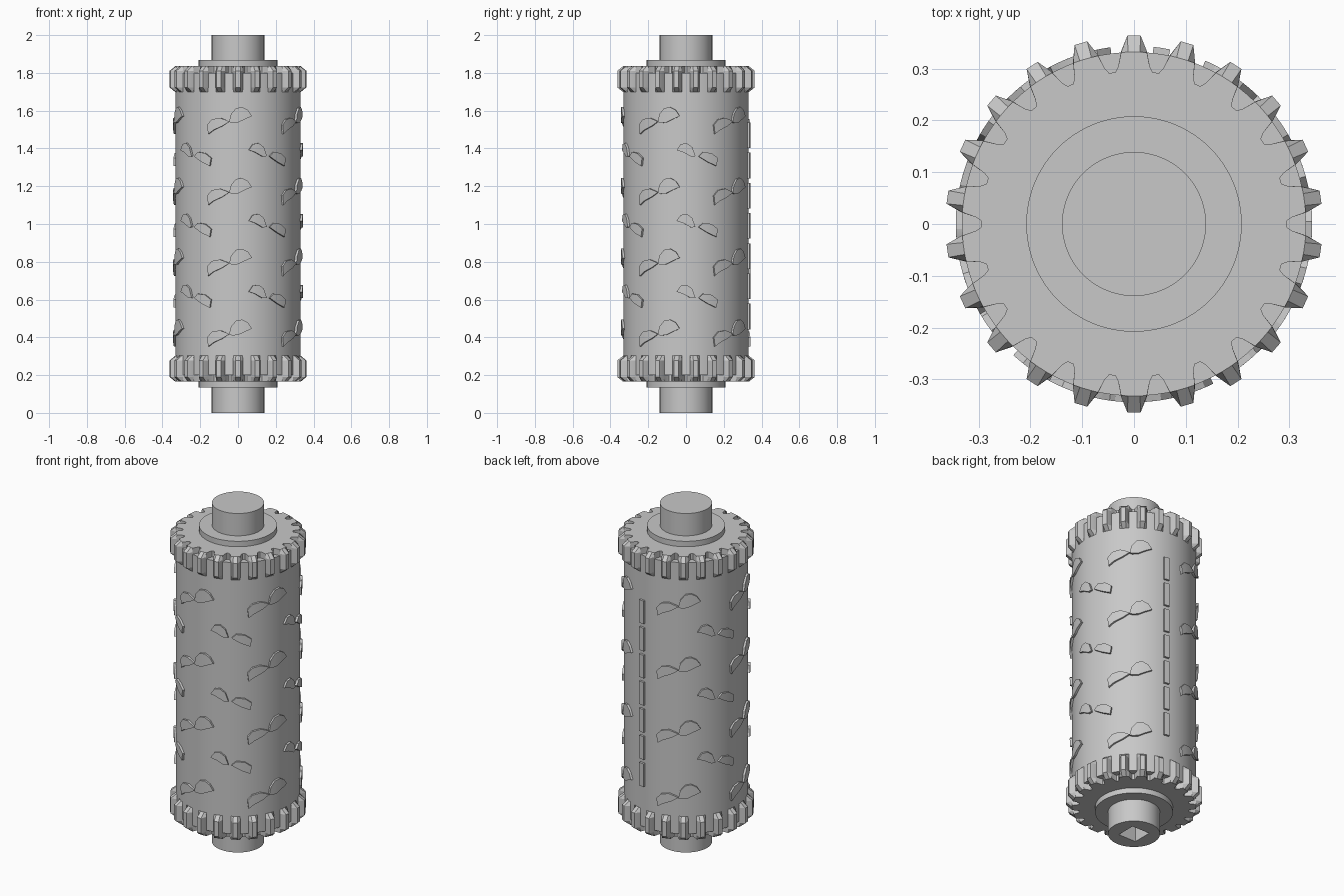
import bpy
import bmesh
from math import sin, cos, radians, tau

cube = bpy.data.objects.get("Cube")
if cube:
    bpy.data.objects.remove(cube, do_unlink=True)

BODY_R = 0.332
RELIEF_R = 0.344
TEETH = 22
COLUMNS = 5

grey = bpy.data.materials.new("plain grey")
grey.use_nodes = True
grey.diffuse_color = (0.58, 0.58, 0.58, 1)
grey.node_tree.nodes["Principled BSDF"].inputs["Base Color"].default_value = grey.diffuse_color


def finish(name, bm, smooth=True):
    """Turn a bmesh into a named, shaded object."""
    bmesh.ops.recalc_face_normals(bm, faces=bm.faces)
    mesh = bpy.data.meshes.new(name)
    bm.to_mesh(mesh)
    bm.free()
    mesh.materials.append(grey)
    obj = bpy.data.objects.new(name, mesh)
    bpy.context.collection.objects.link(obj)
    bpy.ops.object.select_all(action="DESELECT")
    obj.select_set(True)
    bpy.context.view_layer.objects.active = obj
    if smooth:
        bpy.ops.object.shade_smooth_by_angle(angle=radians(25))
    return obj


def cylinder(name, radius, bottom, top):
    bm = bmesh.new()
    bmesh.ops.create_cone(bm, cap_ends=True, segments=96, radius1=radius,
                          radius2=radius, depth=top - bottom)
    bmesh.ops.translate(bm, verts=bm.verts, vec=(0, 0, (bottom + top) / 2))
    return finish(name, bm)


def gear(name, bottom, top):
    """Toothed ring whose tooth tips are chamfered at both ends."""
    half_tooth = [(-7, 0.295), (-5.7, 0.306), (-4.3, 0.334), (-2, 0.364)]
    tooth = half_tooth + [(-a, r) for a, r in reversed(half_tooth)]
    bevel = 0.025
    layers = [(bottom, BODY_R), (bottom + bevel, 1), (top - bevel, 1), (top, BODY_R)]
    bm = bmesh.new()
    rings = []
    for z, limit in layers:
        ring = []
        for i in range(TEETH):
            for a, r in tooth:
                angle = tau * (i / TEETH + 0.25) + radians(a)
                r = min(r, limit)
                ring.append(bm.verts.new((r * cos(angle), r * sin(angle), z)))
        rings.append(ring)
    for low, high in zip(rings, rings[1:]):
        for i in range(len(low)):
            bm.faces.new((low[i - 1], low[i], high[i], high[i - 1]))
    bm.faces.new(rings[0])
    bm.faces.new(rings[-1])
    return finish(name, bm)


def add_relief(bm, outline, start, height):
    """Raise a flat outline (degrees, z) and wrap it around the roller."""
    flat = bmesh.new()
    flat.faces.new([flat.verts.new((a, 0, z)) for a, z in outline])
    for cut in range(3, 42, 3):
        bmesh.ops.bisect_plane(flat, geom=flat.verts[:] + flat.edges[:] + flat.faces[:],
                               plane_co=(cut, 0, 0), plane_no=(1, 0, 0))
    raised = bmesh.ops.extrude_face_region(flat, geom=flat.faces[:])
    tops = {g for g in raised["geom"] if isinstance(g, bmesh.types.BMVert)}
    for v in flat.verts:
        angle = radians(start + v.co.x)
        r = RELIEF_R if v in tops else BODY_R - 0.01
        v.co = (r * cos(angle), r * sin(angle), height + v.co.z)
    temp = bpy.data.meshes.new("temp")
    flat.to_mesh(temp)
    flat.free()
    bm.from_mesh(temp)
    bpy.data.meshes.remove(temp)


# Roller, collars and gears
cylinder("roller_body", BODY_R, 0.2, 1.8)
cylinder("bottom_collar", 0.208, 0.134, 0.2)
cylinder("top_collar", 0.208, 1.8, 1.868)
gear("bottom_gear", 0.165, 0.303)
gear("top_gear", 1.698, 1.836)

# Shaft with a square drive socket in its lower end
shaft = cylinder("shaft", 0.139, 0, 2)
bm = bmesh.new()
bmesh.ops.create_cube(bm, size=1)
bmesh.ops.scale(bm, verts=bm.verts, vec=(0.115, 0.115, 0.3))
cutter = finish("socket_cutter", bm, smooth=False)
cutter.hide_render = True
socket = shaft.modifiers.new("socket", "BOOLEAN")
socket.object = cutter
socket.solver = "EXACT"
bpy.context.view_layer.objects.active = shaft
bpy.ops.object.modifier_apply(modifier=socket.name)
bpy.data.objects.remove(cutter, do_unlink=True)

# Leaf outlines: degrees around the roller, height
rising_pair = [
    [(1, -.074), (0, -.025), (4.5, .004), (12, .012), (17.8, 0), (20.5, -.008),
     (14.2, -.032), (6, -.053)],
    [(20.5, -.01), (22.2, .032), (26.6, .063), (32, .069), (37.2, .053),
     (40.8, .021), (34.6, .005), (28.4, -.013), (23, -.015)],
]
falling_pair = [
    [(0, .021), (3.7, .053), (9.2, .058), (13.9, .037), (16.8, -.011),
     (12.9, -.013), (5.5, .011)],
    [(19.8, -.011), (23.9, .011), (31.7, .005), (37.8, -.021), (36.5, -.063),
     (28.2, -.042), (20.8, -.016)],
]

# Raised leaves; the seam takes the place of one falling column
rising = bmesh.new()
falling = bmesh.new()
for column in range(COLUMNS):
    start = -118.4 + column * 360 / COLUMNS
    for row in range(4):
        for leaf in rising_pair:
            add_relief(rising, leaf, start, 1.55 - row * 0.375)
    if column == 2:
        continue
    for row in range(3):
        for leaf in falling_pair:
            add_relief(falling, leaf, start + 38, 1.37 - row * 0.375)
finish("rising_leaves", rising)
finish("falling_leaves", falling)

# Dashed seam
seam = bmesh.new()
dash = [(0, -.068), (5.4, -.068), (5.4, .068), (0, .068)]
for i in range(-3, 4):
    add_relief(seam, dash, 78.3, 0.99 + i * 0.16)
finish("seam_dashes", seam)
